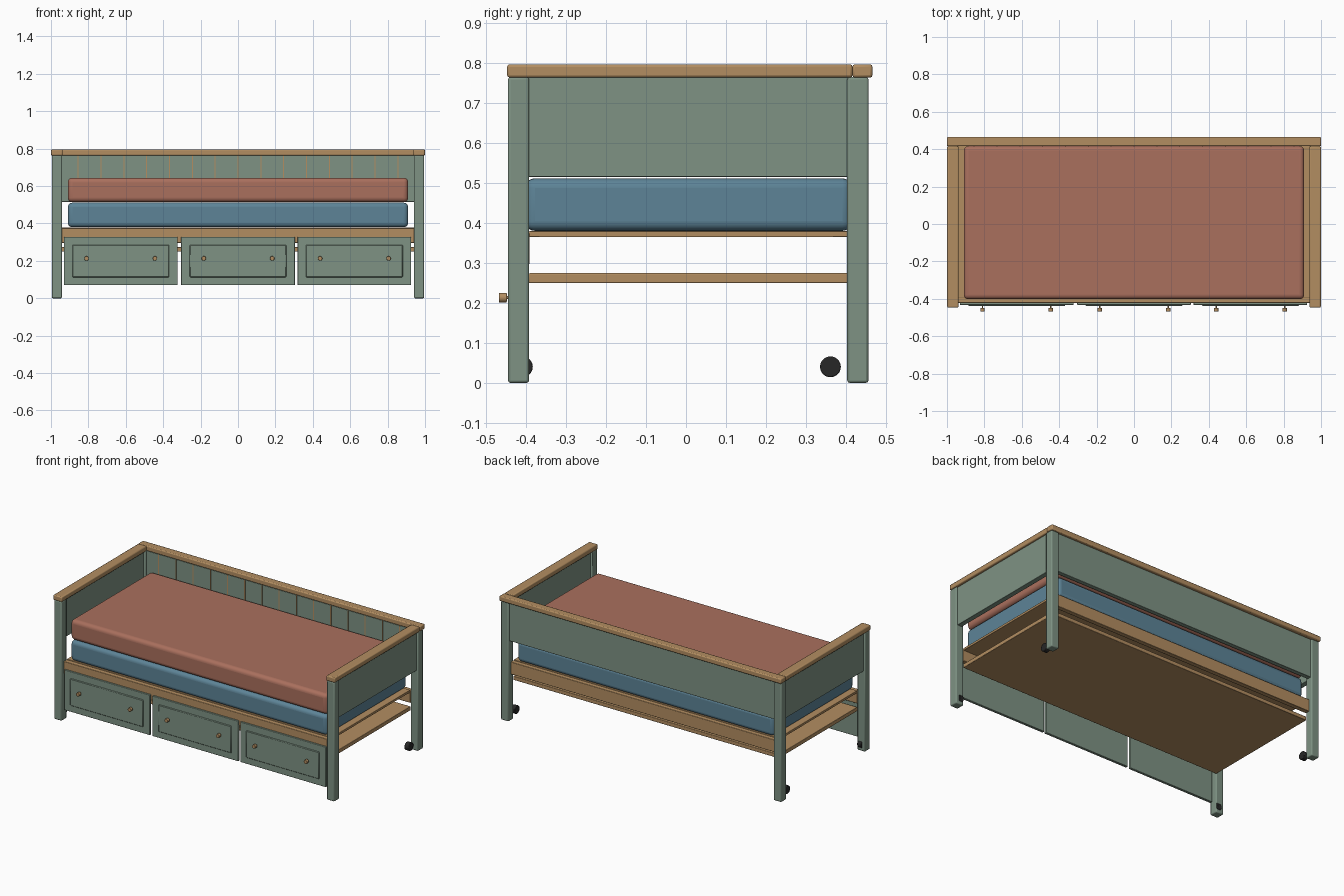
import bpy, math
from mathutils import Matrix

if "Cube" in bpy.data.objects:
    bpy.data.objects.remove(bpy.data.objects["Cube"])


def material(name, rgb):
    m = bpy.data.materials.new(name)
    m.diffuse_color = (*rgb, 1)
    m.use_nodes = True
    m.node_tree.nodes["Principled BSDF"].inputs["Base Color"].default_value = m.diffuse_color
    return m


GREEN = material("sage_paint", (0.21, 0.29, 0.23))
WOOD = material("oak", (0.45, 0.27, 0.12))
RUST = material("rust_fabric", (0.40, 0.16, 0.11))
BLUE = material("blue_fabric", (0.11, 0.23, 0.31))
BLACK = material("black_rubber", (0.02, 0.02, 0.02))


def finish(ob, name, mat, bevel, segments):
    ob.name = name
    ob.data.materials.append(mat)
    if bevel:
        b = ob.modifiers.new("soft_edges", 'BEVEL')
        b.width, b.segments = bevel, segments
        b.limit_method = 'ANGLE'
    bpy.ops.object.shade_smooth_by_angle(angle=math.radians(35))
    return ob


def box(name, x, y, z, mat, bevel=0.003, segments=2):
    """Box given by its (min, max) range on each axis."""
    bpy.ops.mesh.primitive_cube_add(size=1)
    ob = bpy.context.object
    centre = [(a + b) / 2 for a, b in (x, y, z)]
    size = [b - a for a, b in (x, y, z)]
    ob.data.transform(Matrix.Translation(centre) @ Matrix.Diagonal((*size, 1)))
    return finish(ob, name, mat, bevel, segments)


def rod(name, centre, radius, depth, axis, mat, bevel=0, verts=24):
    bpy.ops.mesh.primitive_cylinder_add(vertices=verts, radius=radius, depth=depth)
    ob = bpy.context.object
    turn = Matrix.Rotation(math.pi / 2, 4, 'Y' if axis == 'X' else 'X')
    ob.data.transform(Matrix.Translation(centre) @ turn)
    return finish(ob, name, mat, bevel, 2)


def span(s, a, b):
    return (a, b) if s > 0 else (-b, -a)


# legs, end panels, side caps and casters on both ends
for s, side in ((-1, "left"), (1, "right")):
    box(f"front_leg_{side}", span(s, 0.941, 0.995), (-0.445, -0.392), (0, 0.764), GREEN, 0.006)
    box(f"back_leg_{side}", span(s, 0.941, 0.995), (0.403, 0.456), (0, 0.764), GREEN, 0.006)
    box(f"end_panel_{side}", span(s, 0.952, 0.984), (-0.395, 0.406), (0.515, 0.764), GREEN, 0.002)
    box(f"side_cap_{side}", span(s, 0.938, 0.999), (-0.447, 0.416), (0.763, 0.796), WOOD, 0.006)
    for y, end in ((-0.409, "front"), (0.361, "back")):
        rod(f"{end}_caster_{side}", (s * 0.96, y, 0.04), 0.026, 0.03, 'X', BLACK, 0.003)

# back panel, cap and plank seams
box("back_panel", (-0.945, 0.945), (0.418, 0.446), (0.515, 0.764), GREEN, 0.002)
box("back_cap", (-1, 1), (0.416, 0.466), (0.763, 0.796), WOOD, 0.006)
for i in range(15):
    x = (i - 7) * 0.1221
    box(f"plank_seam_{i + 1}", (x - 0.003, x + 0.003), (0.4155, 0.42), (0.52, 0.763), WOOD, 0)

# bed rails, base board and lower shelf
box("front_rail", (-0.942, 0.942), (-0.422, -0.391), (0.296, 0.375), WOOD)
box("back_rail", (-0.942, 0.942), (0.402, 0.432), (0.296, 0.375), WOOD)
box("bed_base", (-0.94, 0.94), (-0.393, 0.404), (0.364, 0.379), WOOD, 0.002)
box("lower_shelf", (-0.942, 0.942), (-0.393, 0.405), (0.249, 0.274), WOOD)

# mattresses
box("lower_mattress", (-0.91, 0.91), (-0.402, 0.415), (0.38, 0.511), BLUE, 0.024, 5)
box("upper_mattress", (-0.91, 0.91), (-0.402, 0.416), (0.514, 0.644), RUST, 0.024, 5)

# drawer fronts with raised fields and knobs
for i, cx in enumerate((-0.627, 0, 0.622)):
    n = i + 1
    x0, x1 = cx - 0.304, cx + 0.304
    box(f"drawer_front_{n}", (x0, x1), (-0.433, -0.416), (0.07, 0.328), GREEN)
    box(f"drawer_field_{n}", (x0 + 0.045, x1 - 0.045), (-0.439, -0.43),
        (0.112, 0.286), GREEN, 0.004, 1)
    for s, side in ((-1, "left"), (1, "right")):
        kx = cx + s * 0.183
        rod(f"knob_{n}_{side}", (kx, -0.458, 0.213), 0.012, 0.02, 'Y', WOOD, 0.002)
        rod(f"knob_stem_{n}_{side}", (kx, -0.444, 0.213), 0.004, 0.014, 'Y', WOOD, verts=12)
